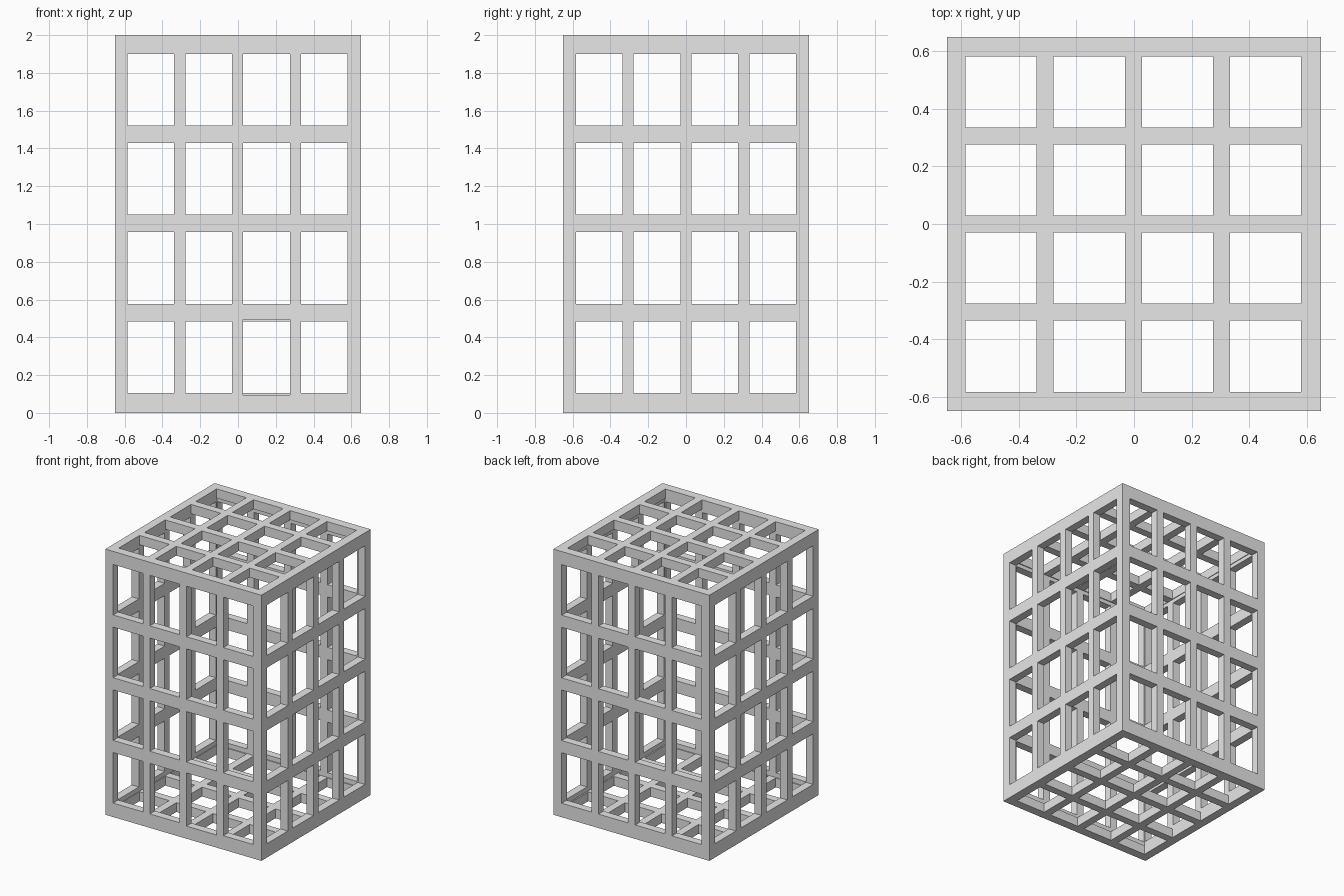
import bpy, bmesh
from mathutils import Vector

cube = bpy.data.objects.get("Cube")
if cube:
    bpy.data.objects.remove(cube, do_unlink=True)

# One flat grey for the whole cage
grey = bpy.data.materials.new("plain_grey")
grey.use_nodes = True
colour = (0.8, 0.8, 0.8, 1)
grey.diffuse_color = colour
grey.node_tree.nodes["Principled BSDF"].inputs["Base Color"].default_value = colour

# Outer size, wall thickness and the four window bands along each axis
LOW, HIGH = (-0.65, -0.65, 0.0), (0.65, 0.65, 2.0)
WALL = (0.06, 0.06, 0.07)


def bands(start, pitch, size):
    return [(start + i * pitch, start + i * pitch + size) for i in range(4)]


windows = [bands(-0.585, 0.306, 0.247), bands(-0.583, 0.306, 0.247),
           bands(0.105, 0.472, 0.38)]
tall_window = ((windows[0][2]), (0.095, 0.495))   # slightly taller front opening


def within(value, band):
    return band[0] < value < band[1]


def in_wall(p, axis):
    return p[axis] < LOW[axis] + WALL[axis] or p[axis] > HIGH[axis] - WALL[axis]


def is_solid(p):
    """True where a wall panel has material and no window."""
    if not all(LOW[a] < p[a] < HIGH[a] for a in range(3)):
        return False
    for axis in range(3):
        if not in_wall(p, axis):
            continue
        others = [a for a in range(3) if a != axis]
        opened = all(any(within(p[a], b) for b in windows[a]) for a in others)
        if axis == 1 and p.y < 0:
            opened |= within(p.x, tall_window[0]) and within(p.z, tall_window[1])
        if not opened:
            return True
    return False


# Cutting planes along every axis
cuts = []
for a in range(3):
    planes = {LOW[a], HIGH[a], LOW[a] + WALL[a], HIGH[a] - WALL[a]}
    planes.update(edge for band in windows[a] for edge in band)
    if a == 2:
        planes.update(tall_window[1])
    cuts.append(sorted(planes))


def centre(index):
    c = Vector()
    for a in range(3):
        i = index[a]
        if i < 0 or i >= len(cuts[a]) - 1:
            c[a] = -9
        else:
            c[a] = (cuts[a][i] + cuts[a][i + 1]) / 2
    return c


# Skin every boundary between solid and empty cells
bm = bmesh.new()
corners = {}


def vert(key):
    if key not in corners:
        corners[key] = bm.verts.new([cuts[a][key[a]] for a in range(3)])
    return corners[key]


for i in range(len(cuts[0]) - 1):
    for j in range(len(cuts[1]) - 1):
        for k in range(len(cuts[2]) - 1):
            cell = (i, j, k)
            if not is_solid(centre(cell)):
                continue
            for a in range(3):
                u, v = (a + 1) % 3, (a + 2) % 3
                for side in (0, 1):
                    near = list(cell)
                    near[a] += 1 if side else -1
                    if is_solid(centre(near)):
                        continue
                    loop = []
                    for du, dv in ((0, 0), (1, 0), (1, 1), (0, 1)):
                        key = list(cell)
                        key[a] += side
                        key[u] += du
                        key[v] += dv
                        loop.append(vert(tuple(key)))
                    bm.faces.new(loop if side else loop[::-1])

mesh = bpy.data.meshes.new("lattice_cage")
bm.to_mesh(mesh)
bm.free()
mesh.materials.append(grey)
cage = bpy.data.objects.new("lattice_cage", mesh)
bpy.context.collection.objects.link(cage)
